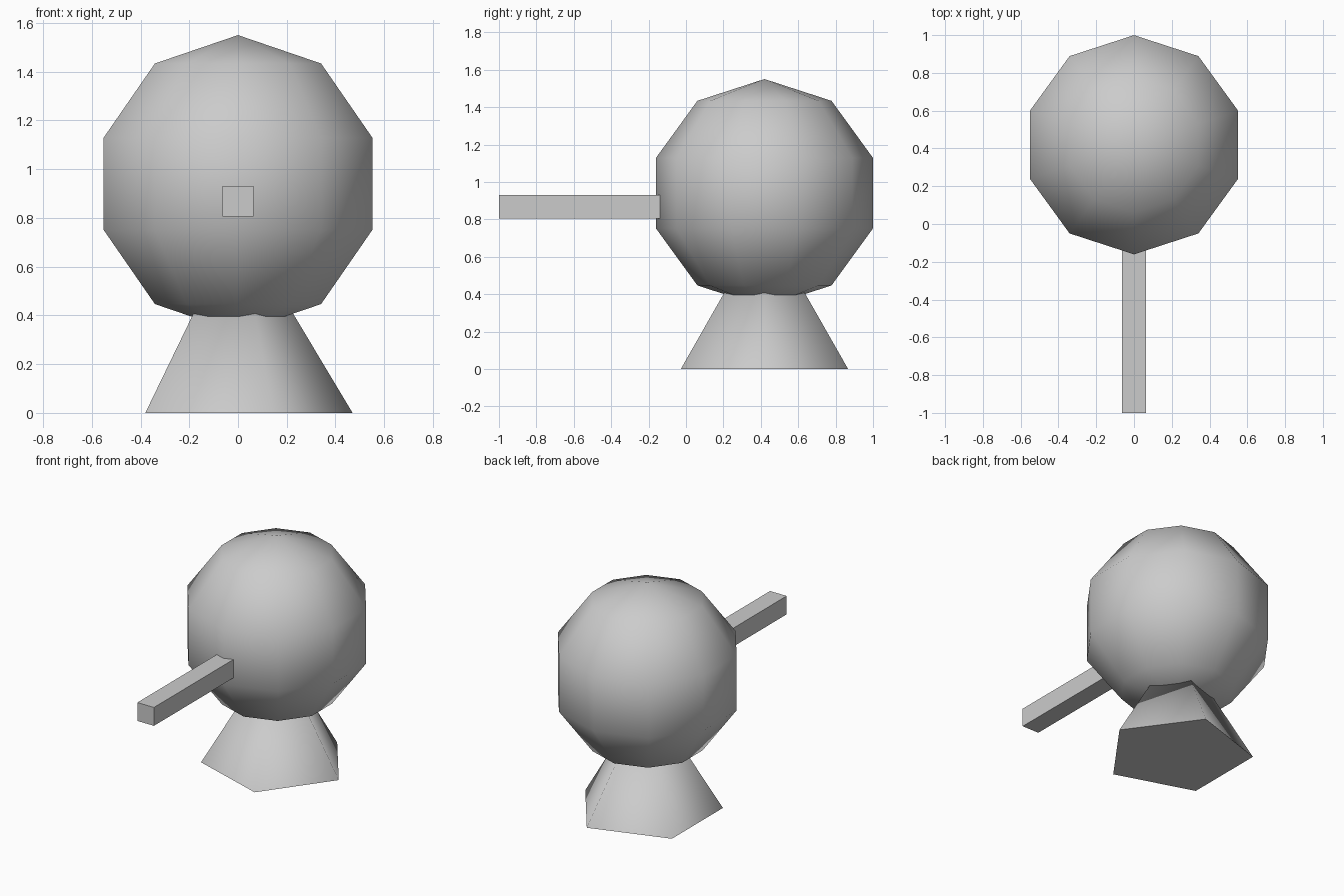
import bpy
from math import pi

if "Cube" in bpy.data.objects:
    bpy.data.objects.remove(bpy.data.objects["Cube"])

CY = 0.42  # y of the body axis

# Head: coarse smooth sphere, a ring vertex facing straight forward
bpy.ops.mesh.primitive_uv_sphere_add(segments=10, ring_count=5, radius=0.61,
                                     location=(0, CY - 0.0005, 0.94))
head = bpy.context.object
head.name = "head"
# turn only if needed so that a vertex column lies on x = 0
on_axis = any(abs(v.co.x) < 1e-4 and v.co.y > 0.3 for v in head.data.vertices)
if not on_axis:
    head.rotation_euler.z = pi / 10
bpy.ops.object.shade_smooth()

# Base: five-sided cone reaching up into the head, one corner facing +x
bpy.ops.mesh.primitive_cone_add(vertices=5, radius1=0.47, radius2=0, depth=0.785,
                                location=(0, CY - 0.0005, 0.785 / 2))
base = bpy.context.object
base.name = "base"
if any(abs(v.co.x) < 1e-4 and v.co.y > 0.3 for v in base.data.vertices):
    base.rotation_euler.z = -pi / 2
for face in base.data.polygons:
    face.use_smooth = face.normal.z > -0.9  # smooth sides, flat underside

# Nose: long square bar pointing forward
y_tip, y_root = -1.0, 0.0
bpy.ops.mesh.primitive_cube_add(size=1, location=(0, (y_tip + y_root) / 2, 0.868))
nose = bpy.context.object
nose.name = "nose"
nose.scale = (0.126, y_root - y_tip, 0.126)
